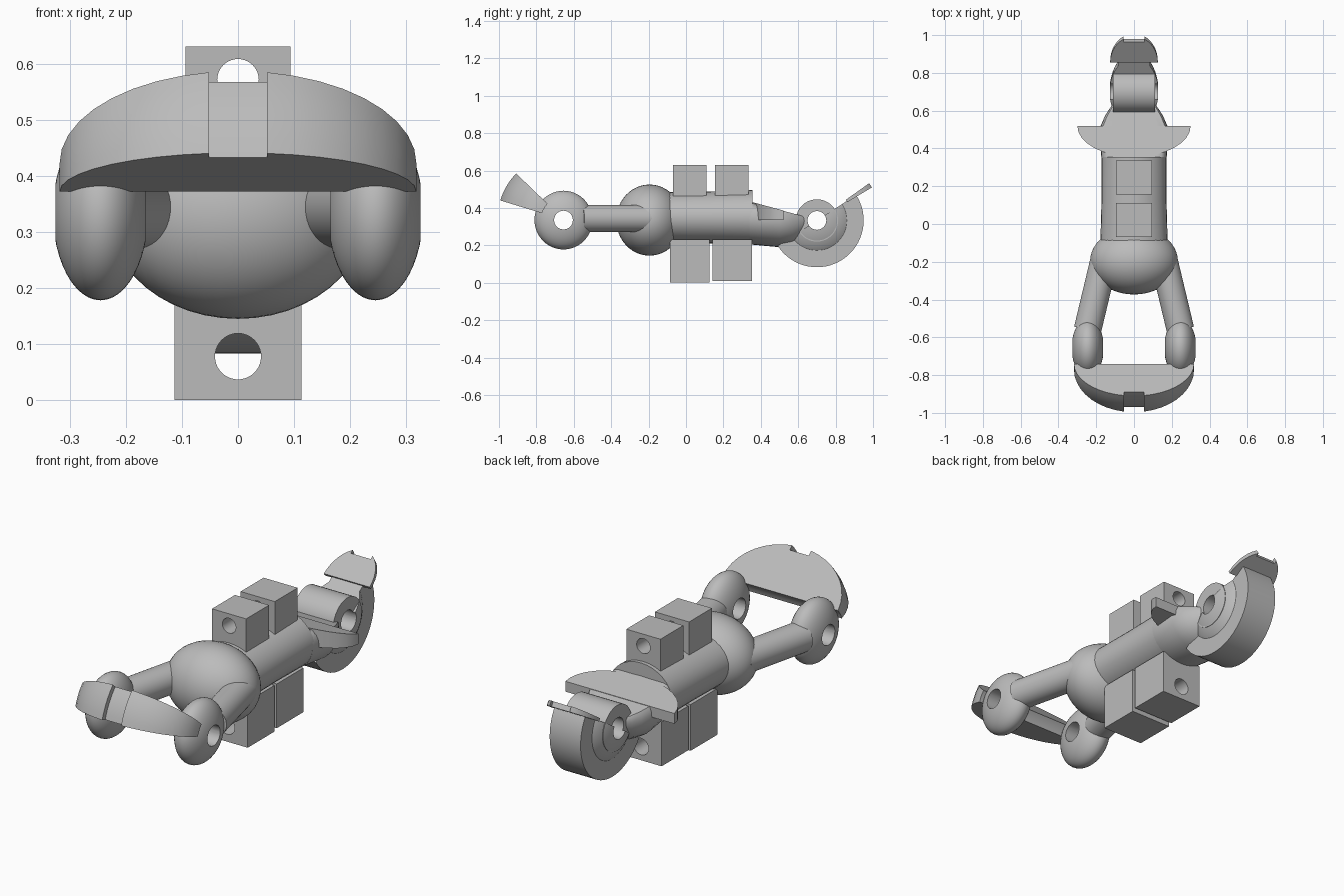
import bpy, bmesh, math
from mathutils import Vector, Matrix

if "Cube" in bpy.data.objects:
    bpy.data.objects.remove(bpy.data.objects["Cube"])

grey = bpy.data.materials.new("plain_grey")
grey.diffuse_color = (0.5, 0.5, 0.5, 1)
grey.use_nodes = True
grey.node_tree.nodes["Principled BSDF"].inputs["Base Color"].default_value = grey.diffuse_color


def finish(name, bm, angle=35):
    bmesh.ops.recalc_face_normals(bm, faces=bm.faces)
    me = bpy.data.meshes.new(name)
    bm.to_mesh(me)
    bm.free()
    me.materials.append(grey)
    ob = bpy.data.objects.new(name, me)
    bpy.context.collection.objects.link(ob)
    smooth(ob, angle)
    return ob


def smooth(ob, angle=35):
    bpy.ops.object.select_all(action='DESELECT')
    ob.select_set(True)
    bpy.context.view_layer.objects.active = ob
    bpy.ops.object.shade_smooth_by_angle(angle=math.radians(angle))


def cylinder(name, a, b, r, seg=40):
    a, b = Vector(a), Vector(b)
    m = Matrix.Translation((a + b) / 2) @ (b - a).to_track_quat('Z', 'Y').to_matrix().to_4x4()
    bm = bmesh.new()
    bmesh.ops.create_cone(bm, cap_ends=True, segments=seg, radius1=r, radius2=r,
                          depth=(b - a).length, matrix=m)
    return finish(name, bm)


def ellipsoid_mesh(c, r):
    # poles lie on the x axis
    bm = bmesh.new()
    m = Matrix.Translation(c) @ Matrix.Diagonal((*r, 1)) @ Matrix.Rotation(math.pi / 2, 4, 'Y')
    bmesh.ops.create_uvsphere(bm, u_segments=48, v_segments=24, radius=1, matrix=m)
    return bm


def box(name, lo, hi):
    lo, hi = Vector(lo), Vector(hi)
    bm = bmesh.new()
    m = Matrix.Translation((lo + hi) / 2) @ Matrix.Diagonal((*(hi - lo), 1))
    bmesh.ops.create_cube(bm, size=1, matrix=m)
    return finish(name, bm)


def drill(ob, a, b, r):
    cutter = cylinder("hole_cutter", a, b, r)
    mod = ob.modifiers.new("hole", 'BOOLEAN')
    mod.operation, mod.solver, mod.object = 'DIFFERENCE', 'EXACT', cutter
    bpy.context.view_layer.objects.active = ob
    bpy.ops.object.modifier_apply(modifier="hole")
    bpy.data.objects.remove(cutter)
    smooth(ob)


def loft(name, rings, angle=35):
    bm = bmesh.new()
    loops = [[bm.verts.new(p) for p in ring] for ring in rings]
    n = len(loops[0])
    for p, q in zip(loops, loops[1:]):
        for i in range(n):
            j = (i + 1) % n
            bm.faces.new((p[i], p[j], q[j], q[i]))
    bm.faces.new(loops[0])
    bm.faces.new(loops[-1])
    return finish(name, bm, angle)


def claw(name, cy, cz, side, r0, length, half, notch, depth, a0, a1, steps):
    # half-oval blade with a notch in its tip, swept about a sideways axis
    prof, n = [], 20
    for i in range(n + 1):
        t = math.pi * i / n
        x = half * math.cos(t)
        if abs(x) > notch + 0.004:
            prof.append((x, r0 + length * math.sin(t)))
    mid = r0 + length * math.sqrt(1 - (notch / half) ** 2)
    k = len(prof) // 2
    prof[k:k] = [(notch, mid), (notch, mid - depth), (-notch, mid - depth), (-notch, mid)]
    rings = []
    for s in range(steps + 1):
        a = math.radians(a0 + (a1 - a0) * s / steps)
        rings.append([(x, cy + side * r * math.cos(a), cz + r * math.sin(a)) for x, r in prof])
    return loft(name, rings, 25)


# Front body and straight torso
finish("front_body", ellipsoid_mesh((0, -0.195, 0.335), (0.232, 0.178, 0.19)))


def section(y, rx, top, bottom, limit=9):
    c, rz = (top + bottom) / 2, (top - bottom) / 2
    return [(rx * math.cos(t), y, min(limit, c + rz * math.sin(t)))
            for t in (2 * math.pi * i / 32 for i in range(32))]


loft("torso", [section(-0.1, 0.178, 0.485, 0.21), section(0.13, 0.172, 0.488, 0.21),
               section(0.355, 0.172, 0.495, 0.205)])


# Tail root with a flat sloping top
def slope(y):
    return 0.43 - 0.268 * (y - 0.35)


loft("tail_root", [section(y, rx, top, bot, slope(y)) for y, rx, top, bot in
                   ((0.34, 0.172, 0.49, 0.205), (0.5, 0.185, 0.48, 0.19),
                    (0.57, 0.155, 0.46, 0.20), (0.61, 0.13, 0.44, 0.22),
                    (0.635, 0.11, 0.41, 0.25))])

# Rear fin: half-oval with a sloping top, straight edge to the back
oval = [(0.3 * math.cos(math.pi * i / 16), 0.52 - 0.165 * math.sin(math.pi * i / 16))
        for i in range(17)]
loft("rear_fin", [[(x, y, 0.335) for x, y in oval],
                  [(x, y, slope(y) + 0.002) for x, y in oval]])

# Drilled blocks above and below the torso
for name, y0, y1, z0, z1, w, hz, hr in (
        ("top_block_front", -0.07, 0.11, 0.42, 0.63, 0.094, 0.571, 0.037),
        ("top_block_rear", 0.155, 0.335, 0.42, 0.63, 0.094, 0.571, 0.037),
        ("bottom_block_front", -0.085, 0.125, 0.0, 0.23, 0.113, 0.078, 0.041),
        ("bottom_block_rear", 0.143, 0.353, 0.01, 0.23, 0.113, 0.078, 0.041)):
    b = box(name, (-w, y0, z0), (w, y1, z1))
    drill(b, (0, y0 - 0.1, hz), (0, y1 + 0.1, hz), hr)

# Front arms and drilled joints
for s, label in ((-1, "left"), (1, "right")):
    cylinder(label + "_arm", (s * 0.16, -0.2, 0.343), (s * 0.246, -0.56, 0.343), 0.073)
    j = finish(label + "_joint", ellipsoid_mesh((s * 0.245, -0.655, 0.335), (0.085, 0.155, 0.157)))
    drill(j, (s * 0.1, -0.655, 0.335), (s * 0.4, -0.655, 0.335), 0.05)

# Front visor
claw("front_visor", -0.65, 0.335, -1, 0.125, 0.237, 0.318, 0.052, 0.025, 17, 44, 6)

# Tail: half wheel, bulging half hub, hinge barrel and tip blade
CY, CZ, TILT = 0.7, 0.333, math.radians(33)
up = Vector((0, -math.sin(TILT), math.cos(TILT)))


def lower_half(bm):
    res = bmesh.ops.bisect_plane(bm, geom=bm.verts[:] + bm.edges[:] + bm.faces[:],
                                 plane_co=(0, CY, CZ), plane_no=up, clear_outer=True)
    edges = [e for e in res['geom_cut'] if isinstance(e, bmesh.types.BMEdge)]
    bmesh.ops.holes_fill(bm, edges=edges)
    return bm


wheel = bmesh.new()
bmesh.ops.create_cone(wheel, cap_ends=True, segments=64, radius1=0.25, radius2=0.25, depth=0.17,
                      matrix=Matrix.Translation((0, CY, CZ)) @ Matrix.Rotation(math.pi / 2, 4, 'Y'))
parts = [finish("tail_wheel", lower_half(wheel)),
         finish("tail_hub", lower_half(ellipsoid_mesh((0, CY, CZ), (0.13, 0.212, 0.212)))),
         cylinder("tail_hinge", (-0.112, CY, CZ), (0.112, CY, CZ), 0.113)]
for p in parts:
    drill(p, (-0.3, CY, CZ), (0.3, CY, CZ), 0.05)
claw("tail_tip", CY, CZ, 1, 0.19, 0.17, 0.126, 0.055, 0.018, 31, 35.5, 1)
